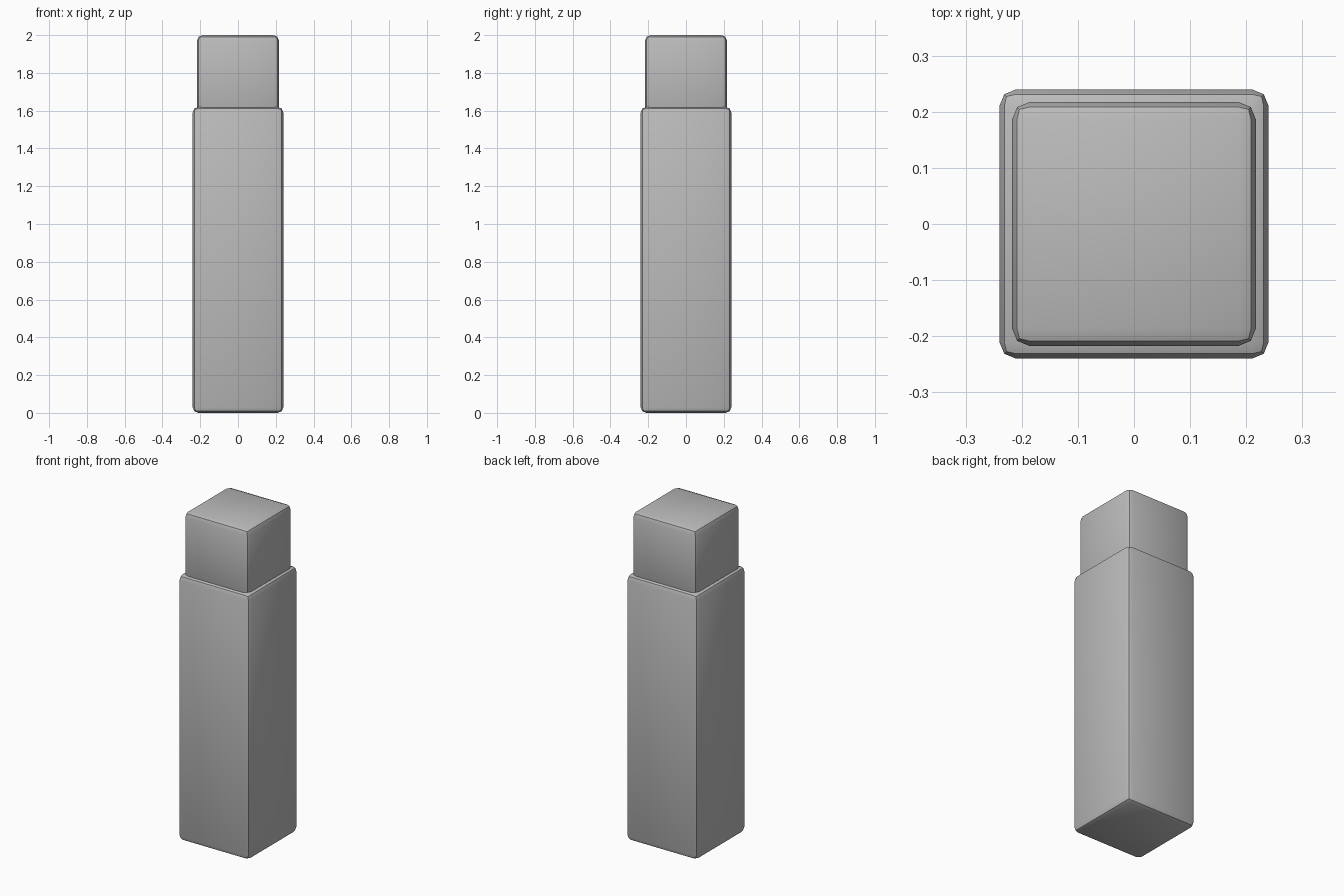
import bpy
import math

if "Cube" in bpy.data.objects:
    bpy.data.objects.remove(bpy.data.objects["Cube"])

# Darker grey shared by both parts
grey = bpy.data.materials.new("dark_grey")
grey.diffuse_color = (0.5, 0.5, 0.5, 1)
grey.use_nodes = True
grey.node_tree.nodes["Principled BSDF"].inputs["Base Color"].default_value = grey.diffuse_color


def rounded_box(name, half, z0, z1, radius):
    """Square block with two-step bevels, creased along the middle."""
    bpy.ops.mesh.primitive_cube_add(size=1, location=(0, 0, (z0 + z1) / 2))
    ob = bpy.context.object
    ob.name = name
    ob.scale = (half * 2, half * 2, z1 - z0)
    bpy.ops.object.transform_apply(location=False, rotation=False, scale=True)
    bev = ob.modifiers.new("soft_edges", "BEVEL")
    bev.width = radius
    bev.segments = 2
    bpy.ops.object.modifier_apply(modifier=bev.name)
    bpy.ops.object.shade_smooth_by_angle(angle=math.radians(30))
    ob.data.materials.append(grey)
    return ob


# Tall lower body
rounded_box("body", 0.24, 0.0, 1.62, 0.03)

# Narrower top block, seated slightly into the body
rounded_box("cap", 0.217, 1.56, 2.0, 0.03)
